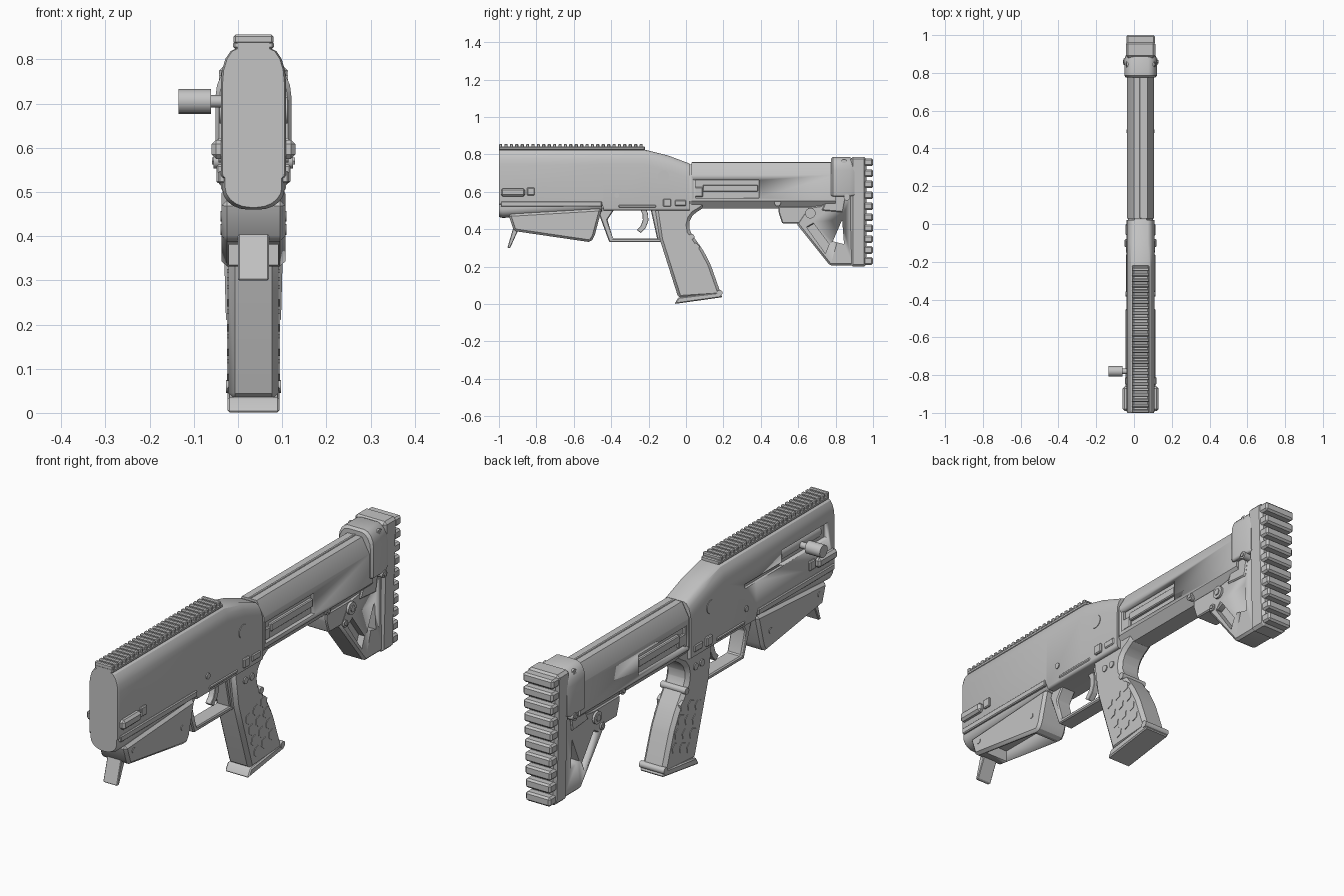
import bpy, bmesh, math
from mathutils import Matrix

if "Cube" in bpy.data.objects:
    bpy.data.objects.remove(bpy.data.objects["Cube"])

grey = bpy.data.materials.new("plain grey")
grey.use_nodes = True
grey.diffuse_color = (.55, .55, .55, 1)
grey.node_tree.nodes["Principled BSDF"].inputs["Base Color"].default_value = grey.diffuse_color

# Shared landmarks
CENTRE = .035          # middle plane of the body across x
SIDE = .074            # half width of the body
NOSE, TAIL = -1, 1     # front and rear ends
JOINT = .02            # receiver meets stock
BELLY, SPINE = .5, .825
STOCK_LOW, STOCK_TOP = .51, .755


def finish(name, bm):
    bmesh.ops.recalc_face_normals(bm, faces=bm.faces)
    mesh = bpy.data.meshes.new(name)
    bm.to_mesh(mesh)
    bm.free()
    mesh.materials.append(grey)
    obj = bpy.data.objects.new(name, mesh)
    bpy.context.collection.objects.link(obj)
    bpy.ops.object.select_all(action="DESELECT")
    obj.select_set(True)
    bpy.context.view_layer.objects.active = obj
    bpy.ops.object.shade_smooth_by_angle(angle=math.radians(32))
    return obj


def join_rings(bm, rings):
    """Skin a row of vertex rings and cap both ends."""
    for ring, following in zip(rings, rings[1:]):
        for i in range(len(ring)):
            bm.faces.new((ring[i - 1], ring[i], following[i], following[i - 1]))
    bm.faces.new(rings[0])
    bm.faces.new(rings[-1])
    bmesh.ops.recalc_face_normals(bm, faces=bm.faces)


def prism(name, profile, half, bevel=.005, middle=CENTRE, narrowing=0):
    """Side profile (y, z) extruded across x, narrowing toward its lower end."""
    bm = bmesh.new()
    base = min(z for y, z in profile)
    height = max(z for y, z in profile) - base
    rings = []
    for side in (-1, 1):
        rings.append([])
        for y, z in profile:
            reach = half - narrowing * (base + height - z) / height
            rings[-1].append(bm.verts.new((middle + side * reach, y, z)))
    join_rings(bm, rings)
    if bevel:
        bmesh.ops.bevel(bm, geom=list(bm.edges), offset=bevel, segments=1,
                        affect="EDGES", clamp_overlap=True)
    return finish(name, bm)


def box(name, front, back, low, high, half, bevel=.004, middle=CENTRE):
    corners = [(front, low), (back, low), (back, high), (front, high)]
    return prism(name, corners, half, bevel, middle)


def rod(name, y, z, radius, half, sides=16, middle=CENTRE, turn=("Y", 0)):
    """Cylinder across x, or along y when turned."""
    bm = bmesh.new()
    bmesh.ops.create_cone(bm, cap_ends=True, segments=sides, radius1=radius,
                          radius2=radius, depth=half + half)
    axis, spin = turn
    place = Matrix.Translation((middle, y, z)) @ Matrix.Rotation(math.pi / 2, 4, axis)
    bmesh.ops.transform(bm, matrix=place @ Matrix.Rotation(spin, 4, "Z"), verts=bm.verts)
    return finish(name, bm)


def pins(name, half, radius, spots):
    for y, z in spots:
        rod(name, y, z, radius, half)


def arc(y, z, radius, start, stop, steps):
    """Points on a circle, with angles in half turns."""
    angles = [math.pi * (start + (stop - start) * i / steps) for i in range(steps + 1)]
    return [(y + radius * math.cos(a), z + radius * math.sin(a)) for a in angles]


def loft(name, stations, half, crown, keel, steps=1):
    """Stations (y, low, high, inset) with elliptical crown and keel corners."""
    bm = bmesh.new()
    rings = []
    for y, low, high, inset in stations:
        edge = half - inset
        right = []
        for sign, level, (wide, tall), begin in ((-1, low, keel, -.5), (1, high, crown, 0)):
            for across, up in arc(0, 0, 1, begin, begin + .5, steps):
                right.append((edge - wide + wide * across, level - sign * tall + tall * up))
        outline = [(CENTRE + x, z) for x, z in right]
        outline += [(CENTRE - x, z) for x, z in reversed(right)]
        rings.append([bm.verts.new((x, y, z)) for x, z in outline])
    join_rings(bm, rings)
    return finish(name, bm)


def cut(obj, cutter):
    mod = obj.modifiers.new("cut", "BOOLEAN")
    mod.operation, mod.solver, mod.object = "DIFFERENCE", "EXACT", cutter
    bpy.context.view_layer.objects.active = obj
    bpy.ops.object.modifier_apply(modifier=mod.name)
    bpy.data.objects.remove(cutter)


# Receiver: rounded housing, stepped below and sloping down at the rear
step = -.45
receiver = loft("receiver", [
    (NOSE, .53, SPINE, .004), (NOSE + .01, .53, SPINE, 0), (step, .53, SPINE, 0),
    (step + .01, BELLY, SPINE, 0), (-.22, BELLY, SPINE, 0), (-.1, BELLY, .795, 0),
    (JOINT, BELLY, .75, 0)], SIDE, crown=(.036, .08), keel=(.012, .012), steps=4)
open_side = CENTRE - SIDE
cut(receiver, box("port_cutter", -.95, -.62, .675, .745, .02, 0, open_side))
cut(receiver, box("slot_cutter", -.63, -.36, .672, .692, .012, 0, open_side))

# Bolt and its handle on the open side
handle = -.78
rod("bolt", handle, .71, .032, .14, middle=.005, turn=("X", 0))
rod("bolt_stem", handle, .705, .014, .035, middle=-.04)
rod("bolt_knob", handle, .705, .028, .037, middle=-.098)

# Top rail
rail_end = -.22
teeth = 27
pitch = (rail_end - NOSE) / teeth
box("rail_base", NOSE, rail_end, .8, .842, .04)
box("rail_step", NOSE, rail_end, .824, .84, .046)
for i in range(teeth):
    start = NOSE + i * pitch
    box("rail_tooth", start, start + pitch * .6, .835, .856, .045)

# Fore end tray, edge flanges and front lugs
loft("fore_end", [(NOSE, .465, .54, .006), (NOSE + .02, .46, .54, 0), (step, .49, .54, 0)],
     .07, crown=(.003, .003), keel=(.058, .045), steps=5)
box("fore_flange", NOSE + .01, step, .52, .548, .08)
box("front_lug", NOSE + .01, -.86, .575, .618, .095, .01)
box("lug_catch", -.85, -.81, .58, .622, .083)

# Under pod, hollow from below, with a folding lever
pod = prism("under_pod", [(-.95, .48), (-.92, .39), (-.51, .33), (-.49, .36), (step, .51)],
            .072, .012)
cut(pod, box("pod_cutter", -.86, -.54, .3, .43, .055, 0))
prism("front_lever", [(-.92, .42), (-.955, .3), (-.94, .3), (-.89, .41)], .035, .003)
pins("pod_pin", .075, .012, [(-.89, .445), (-.545, .415)])

# Trigger group: guard strap, rear web and curved trigger
strap = .33
prism("trigger_guard", [(-.48, .52), (-.41, strap), (-.12, strap), (-.12, strap + .02),
                        (-.39, strap + .02), (-.42, .45), (-.38, .51)], .036)
prism("guard_web", [(-.19, .51), (-.15, strap), (-.1, strap), (-.1, .51)], .034)
prism("trigger", arc(-.3, .46, .1, -.3, .2, 4) + arc(-.31, .46, .08, .2, -.3, 4), .014, .002)

# Pistol grip with a hollow rear curve and hexagon tread
tang = arc(.1, .42, .085, 1.25, .6, 5)
prism("grip", [(-.165, .51), (-.14, .345), (-.04, .03), (.19, .045), (.13, .215), (.09, .29)]
      + tang + [(.1, .52), (.1, .55), (-.1, .55)], .057, .016)
prism("grip_base", [(-.062, 0), (.195, .036), (.18, .062), (-.04, .035)], .059)
lean = .35
for row in range(4):
    for column in range(3):
        rod("grip_hexagon", -.055 + .052 * column + .056 * row * lean,
            .265 - .056 * row + .052 * column * lean, .025, .0595, 6, turn=("Y", lean))
pins("grip_pin", .062, .015, [(-.08, .445), (-.035, .445), (.03, .36), (.18, .06)])

# Receiver side fittings
box("lower_strip", -.36, -.16, .515, .53, SIDE + .004)
box("side_catch", -.122, -.08, .52, .562, SIDE + .01)
box("rear_catch", -.06, 0, .525, .555, SIDE + .005)
rod("receiver_pin", -.37, .58, .013, SIDE + .005)
rod("side_disc", -.12, .685, .03, SIDE + .003, 24)

# Stock tube with a recessed window and inner slide on each side
loft("stock_collar", [(y, .52, .745, 0) for y in (0, .05)], .066, (.034, .06), (.02, .03))
stock = loft("stock_tube", [(y, STOCK_LOW, STOCK_TOP, 0) for y in (JOINT + .01, .8)],
             .072, crown=(.036, .065), keel=(.032, .04))
for side in (-1, 1):
    cut(stock, box("window_cutter", .04, .39, .567, .662, .02, 0, CENTRE + side * SIDE))
box("window_slide", .09, .385, .6, .637, .068)
box("window_stop", .045, .09, .572, .625, .064)
box("stock_ridge", JOINT + .01, .78, .74, STOCK_TOP + .003, .006, .002)
prism("stock_bracket", [(.495, .52), (.495, .49), (.515, .43), (.6, .43), (.65, .41),
                        (.72, .45), (.72, .52)], .055)

# Butt: sleeve, skeleton web and ribbed pad
loft("butt_sleeve", [(.775, .58, .775, .008), (.785, .575, .785, 0), (.875, .575, .785, 0),
                     (.9, .58, .775, .01)], .086, crown=(.045, .07), keel=(.01, .01), steps=4)
web = prism("butt_web", [(.59, .43), (.77, .205), (.9, .205), (.9, .62), (.77, .62),
                         (.72, .53), (.65, .52)], .056, .01)
cut(web, prism("hole_cutter", [(.785, .335), (.845, .32), (.835, .45)], .2, 0))
for side in (-1, 1):
    groove = [(.645, .41), (.745, .27), (.765, .32), (.675, .44)]
    cut(web, prism("groove_cutter", groove, .03, 0, CENTRE + side * .056))
prism("butt_strut", [(.725, .5), (.84, .49), (.86, .6), (.77, .6)], .062)
pad_low, pad_top, ribs = .2, .787, 10
taper = .016
prism("pad_plate", [(.88, pad_low), (.965, pad_low), (.965, pad_top), (.88, pad_top)],
      .078, .012, narrowing=taper)
spacing = (pad_top - pad_low) / ribs
for i in range(ribs):
    low = pad_low + spacing * (i + .15)
    box("pad_rib", .95, TAIL, low, low + spacing * .7, .077 - taper * (ribs - i) / ribs, .008)
for y, z, radius, half in ((.49, .54, .017, .07), (.665, .485, .028, .066),
                           (.625, .43, .016, .062), (.845, .755, .018, SIDE),
                           (.86, .57, .017, .09)):
    rod("stock_bolt", y, z, radius, half)
    rod("stock_bolt_core", y, z, radius * .55, half + .004, 6)
